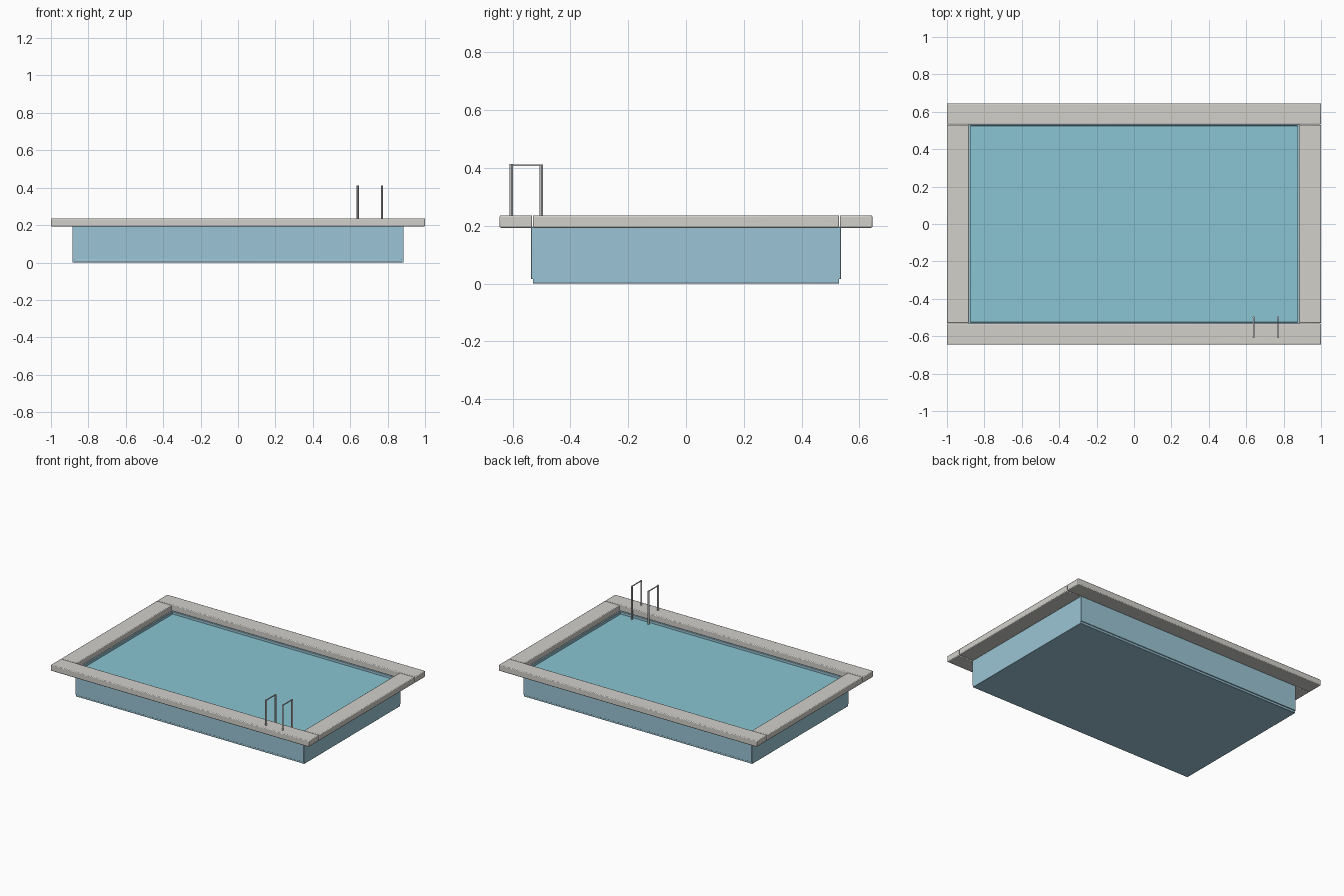
import bpy

if "Cube" in bpy.data.objects:
    bpy.data.objects.remove(bpy.data.objects["Cube"])

def material(name, rgba):
    m = bpy.data.materials.new(name)
    m.diffuse_color = rgba
    m.use_nodes = True
    m.node_tree.nodes["Principled BSDF"].inputs["Base Color"].default_value = m.diffuse_color
    return m

STONE = material("stone", (0.64, 0.63, 0.59, 1))
TILE = material("tile", (0.33, 0.56, 0.67, 1))
WATER = material("water", (0.25, 0.56, 0.65, 0.8))
STEEL = material("steel", (0.6, 0.6, 0.6, 1))

def box(name, lo, hi, mat, bevel=0.0):
    bpy.ops.mesh.primitive_cube_add(size=1, location=[(a + b) / 2 for a, b in zip(lo, hi)])
    o = bpy.context.object
    o.name = name
    o.scale = [b - a for a, b in zip(lo, hi)]
    bpy.ops.object.transform_apply(location=False, rotation=False, scale=True)
    o.data.materials.append(mat)
    if bevel:
        b = o.modifiers.new("soft_edges", 'BEVEL')
        b.width, b.segments = bevel, 2
        bpy.ops.object.shade_smooth_by_angle()
    return o

def tube(name, x, y, z0, z1, r):
    bpy.ops.mesh.primitive_cylinder_add(vertices=12, radius=r, depth=z1 - z0,
                                        location=(x, y, (z0 + z1) / 2))
    o = bpy.context.object
    o.name = name
    o.data.materials.append(STEEL)
    bpy.ops.object.shade_smooth_by_angle()

# Basin floor and water
box("basin_floor", (-0.88, -0.53, 0), (0.88, 0.53, 0.017), TILE, 0.003)
box("water", (-0.88, -0.53, 0.165), (0.88, 0.53, 0.178), WATER)

# Basin walls and coping on each side
for s, side, end in ((-1, "front", "left"), (1, "back", "right")):
    y0, y1 = sorted((s * 0.525, s * 0.536))
    box(side + "_wall", (-0.885, y0, 0.015), (0.885, y1, 0.195), TILE, 0.002)
    x0, x1 = sorted((s * 0.874, s * 0.885))
    box(end + "_wall", (x0, -0.53, 0.0), (x1, 0.53, 0.195), TILE, 0.002)
    y0, y1 = sorted((s * 0.532, s * 0.645))
    box(side + "_coping", (-1, y0, 0.193), (1, y1, 0.236), STONE, 0.005)
    x0, x1 = sorted((s * 0.883, s * 1.0))
    box(end + "_coping", (x0, -0.53, 0.193), (x1, 0.53, 0.236), STONE, 0.005)

# Pair of ladder handrails
for n, x in (("left", 0.64), ("right", 0.77)):
    tube(n + "_rail_outer_post", x, -0.604, 0.23, 0.413, 0.006)
    tube(n + "_rail_inner_post", x, -0.5, 0.165, 0.411, 0.006)
    box(n + "_rail_top", (x - 0.003, -0.604, 0.407), (x + 0.003, -0.5, 0.412), STEEL)
